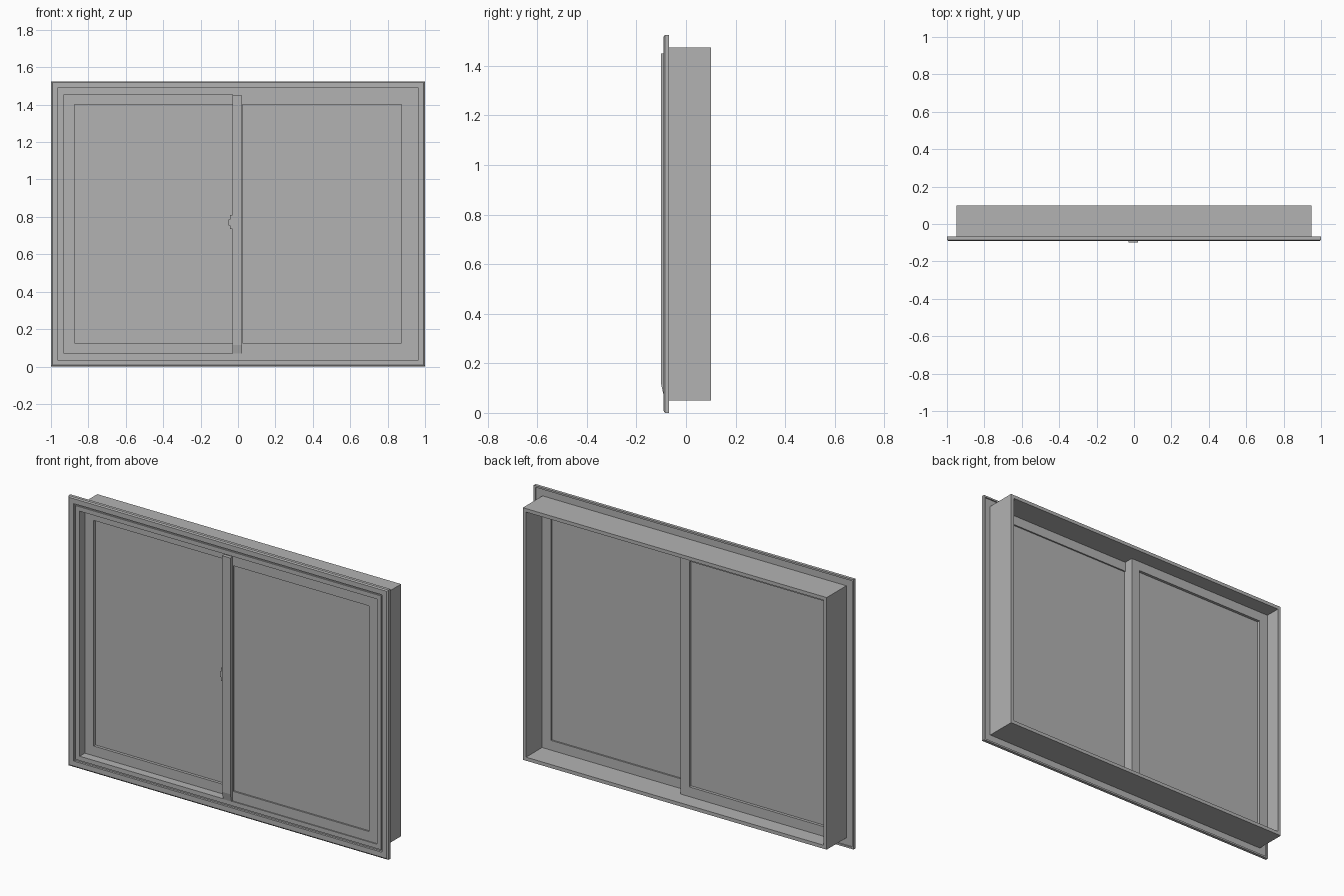
import bpy, bmesh

cube = bpy.data.objects.get("Cube")
if cube:
    bpy.data.objects.remove(cube, do_unlink=True)

grey = bpy.data.materials.new("window grey")
grey.use_nodes = True
COLOUR = (0.45, 0.45, 0.45, 1)
grey.diffuse_color = COLOUR
grey.node_tree.nodes["Principled BSDF"].inputs["Base Color"].default_value = COLOUR


def finish(name, bm):
    bmesh.ops.recalc_face_normals(bm, faces=bm.faces)
    mesh = bpy.data.meshes.new(name)
    bm.to_mesh(mesh)
    bm.free()
    mesh.materials.append(grey)
    obj = bpy.data.objects.new(name, mesh)
    bpy.context.collection.objects.link(obj)
    return obj


def mitred_frame(name, rect, profile):
    """Sweep a closed (inset, y) profile around a rectangle x0, x1, z0, z1."""
    x0, x1, z0, z1 = rect
    bm = bmesh.new()
    loops = []
    for inset, y in profile:
        a, b, c, d = x0 + inset, x1 - inset, z0 + inset, z1 - inset
        loops.append([bm.verts.new(p) for p in
                      ((a, y, c), (b, y, c), (b, y, d), (a, y, d))])
    for i, loop in enumerate(loops):
        nxt = loops[(i + 1) % len(loops)]
        for k in range(4):
            j = (k + 1) % 4
            bm.faces.new((loop[k], loop[j], nxt[j], nxt[k]))
    return finish(name, bm)


def extrude_x(name, x0, x1, outline):
    """Extrude a (y, z) outline along x."""
    bm = bmesh.new()
    face = bm.faces.new([bm.verts.new((x0, y, z)) for y, z in outline])
    new = bmesh.ops.extrude_face_region(bm, geom=[face])["geom"]
    bmesh.ops.translate(bm, vec=(x1 - x0, 0, 0),
                        verts=[v for v in new if isinstance(v, bmesh.types.BMVert)])
    return finish(name, bm)


def box(name, x0, x1, y0, y1, z0, z1):
    return extrude_x(name, x0, x1, [(y0, z0), (y1, z0), (y1, z1), (y0, z1)])


# Outer frame: stepped front flange with folded rim, and deep wall lining
TOP = 1.525
mitred_frame("outer_frame", (-1, 1, 0, TOP), [
    (0, -0.085), (0.007, -0.09), (0.035, -0.09), (0.035, -0.078),
    (0.045, -0.078), (0.045, -0.086), (0.07, -0.086), (0.07, 0.10),
    (0.05, 0.10), (0.05, -0.075), (0.01, -0.075), (0.01, -0.068), (0, -0.068)])

# Two sliding sashes on separate tracks, each with a pane
RAIL, BOTTOM, HEAD = 0.055, 0.07, 1.455
for side, x0, x1, front, back in (("left", -0.03, 0.93, -0.08, -0.043),
                                  ("right", -0.93, 0.025, -0.04, 0.012)):
    mitred_frame(side + "_sash", (x0, x1, BOTTOM, HEAD),
                 [(0, front), (RAIL, front), (RAIL, back), (0, back)])
    middle = (front + back) / 2
    box(side + "_pane", x0 + RAIL, x1 - RAIL, middle - 0.01, middle + 0.01,
        BOTTOM + RAIL, HEAD - RAIL)

# Meeting stile cover with a tapered foot
extrude_x("meeting_stile", -0.03, 0.022,
          [(-0.078, 0.07), (-0.09, 0.07), (-0.10, 0.115), (-0.10, 1.45), (-0.078, 1.45)])

# Small latch on the edge of the meeting stile
box("latch_body", -0.042, -0.03, -0.092, -0.072, 0.735, 0.81)
box("latch_lever", -0.05, -0.04, -0.088, -0.076, 0.755, 0.785)
